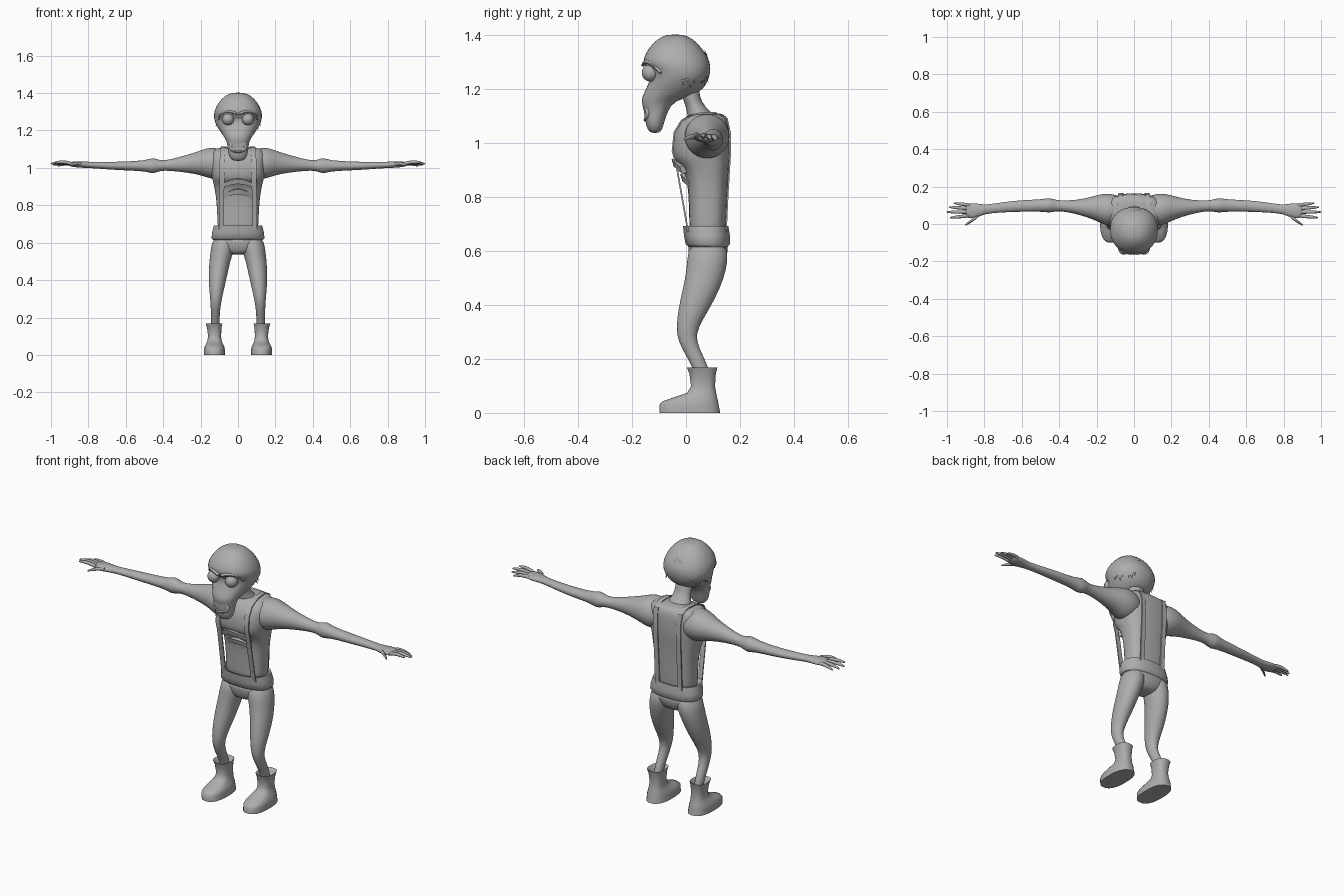
import bpy, math, random
from mathutils import Vector

cube = bpy.data.objects.get("Cube")
if cube:
    bpy.data.objects.remove(cube)

grey = bpy.data.materials.new("plain grey")
grey.use_nodes = True
COLOUR = (0.42, 0.42, 0.42, 1)
grey.diffuse_color = COLOUR
grey.node_tree.nodes["Principled BSDF"].inputs["Base Color"].default_value = COLOUR


def finish(obj, mirror=False, smooth=0, angle=50):
    """Material, shading and modifiers shared by every part."""
    obj.data.materials.append(grey)
    bpy.ops.object.select_all(action="DESELECT")
    obj.select_set(True)
    bpy.context.view_layer.objects.active = obj
    bpy.ops.object.shade_smooth_by_angle(angle=math.radians(angle))
    if mirror:
        obj.modifiers.new("mirror", "MIRROR").use_clip = False
    if smooth:
        mod = obj.modifiers.new("rounding", "SUBSURF")
        mod.levels = mod.render_levels = smooth
    return obj


def make(name, verts, faces, **kw):
    mesh = bpy.data.meshes.new(name)
    mesh.from_pydata(verts, [], faces)
    mesh.update()
    obj = bpy.data.objects.new(name, mesh)
    bpy.context.collection.objects.link(obj)
    return finish(obj, **kw)


def loft(name, rows, axis="z", sides=20, power=2, **kw):
    """Skin over oval sections: (position, a_min, a_max, b_min, b_max)."""
    verts, faces = [], []
    for t, a0, a1, b0, b1 in rows:
        for i in range(sides):
            ang = math.tau * (i + 0.5) / sides
            c, s = math.cos(ang), math.sin(ang)
            u = math.copysign(abs(c) ** (2 / power), c)
            v = math.copysign(abs(s) ** (2 / power), s)
            a = (a0 + a1) / 2 + u * (a1 - a0) / 2
            b = (b0 + b1) / 2 + v * (b1 - b0) / 2
            verts.append((a, b, t) if axis == "z" else (t, a, b))
    for r in range(len(rows) - 1):
        for i in range(sides):
            j, k = (i + 1) % sides, r * sides
            faces.append((k + i, k + j, k + j + sides, k + i + sides))
    faces.append(tuple(range(sides))[::-1])
    faces.append(tuple(range((len(rows) - 1) * sides, len(rows) * sides)))
    if (rows[-1][0] < rows[0][0]):
        faces = [f[::-1] for f in faces]
    return make(name, verts, faces, **kw)


def ribbon(name, points, wide, thick, **kw):
    """Flat band swept along points, width vector given, thickness across it."""
    pts = [Vector(p) for p in points]
    verts, faces = [], []
    for i, p in enumerate(pts):
        along = pts[min(i + 1, len(pts) - 1)] - pts[max(i - 1, 0)]
        w = Vector(wide)
        n = along.cross(w).normalized() * thick
        verts += [p - w - n, p + w - n, p + w + n, p - w + n]
    for i in range(len(pts) - 1):
        for j in range(4):
            a, b = 4 * i + j, 4 * i + (j + 1) % 4
            faces.append((a, b, b + 4, a + 4))
    faces += [(3, 2, 1, 0), tuple(range(len(verts) - 4, len(verts)))]
    return make(name, verts, faces, **kw)


def sym(rows):
    """Sections centred on x = 0: (z, half width, y_min, y_max)."""
    return [(z, -h, h, y0, y1) for z, h, y0, y1 in rows]


# Head: round skull, overhanging brow, long narrow muzzle
loft("head", sym([
    (1.403, .03, -.07, -.01), (1.388, .07, -.105, .025), (1.35, .106, -.142, .063),
    (1.312, .125, -.16, .085), (1.29, .13, -.16, .092), (1.262, .13, -.13, .092),
    (1.23, .12, -.136, .083), (1.2, .1, -.15, .066), (1.178, .085, -.16, .03),
    (1.155, .066, -.168, -.045), (1.12, .056, -.155, -.066), (1.08, .055, -.152, -.08),
    (1.05, .042, -.143, -.087), (1.037, .025, -.13, -.1)]), power=2.2, smooth=1)

# Eyes with heavy lids above
bpy.ops.mesh.primitive_uv_sphere_add(segments=20, ring_count=12, radius=.032,
                                     location=(0, 0, 0))
eyes = bpy.context.object
eyes.name = "eyes"
for v in eyes.data.vertices:
    v.co += Vector((.053, -.132, 1.26))
finish(eyes, mirror=True)
ribbon("brows", [(.0, -.157, 1.285), (.03, -.158, 1.3), (.065, -.142, 1.305),
                 (.095, -.11, 1.29), (.105, -.09, 1.255)], (0, .008, .008), .006,
       mirror=True, smooth=1)

# Mouth: lip ring and teeth
bpy.ops.mesh.primitive_torus_add(major_radius=.04, minor_radius=.009,
                                 major_segments=20, minor_segments=8)
lips = bpy.context.object
lips.name = "lips"
for v in lips.data.vertices:
    x, y, z = v.co
    v.co = (x, -.148 + z + 3 * x * x, 1.115 + y * .75)
finish(lips)
teeth, faces = [], []
for row in (1.124, 1.104):
    for i in range(-2, 3):
        x, n = i * .012, len(teeth)
        y = -.158 + 3 * x * x
        teeth += [(x + a, y, row + b) for a, b in
                  ((-.005, -.008), (.005, -.008), (.005, .008), (-.005, .008))]
        faces.append((n, n + 1, n + 2, n + 3))
make("teeth", teeth, faces)

# Ragged hair tufts scattered round the skull
random.seed(4)
verts, faces = [], []
centre = Vector((0, -.032, 1.28))
for turn, lift in ((-75, 15), (-20, 25), (10, -15), (25, 10), (40, -10), (75, 30), (-50, 50)):
    for side in (-1, 1):
        for k in range(4):
            a, e = math.radians(turn + 7 * k), math.radians(lift + random.uniform(-4, 4))
            n = Vector((side * math.cos(a) * math.cos(e),
                        math.sin(a) * math.cos(e), math.sin(e)))
            across = n.cross(Vector((0, 0, 1))).normalized() * .008
            base = centre + n * .12
            tip = base + n * random.uniform(.004, .014) - Vector((0, 0, random.uniform(.02, .045)))
            faces.append(tuple(range(len(verts), len(verts) + 3)))
            verts += [base - across, base + across, tip]
make("hair_tufts", verts, faces)

# Neck and torso
loft("neck", sym([(1.22, .05, -.03, .05), (1.17, .046, -.015, .05), (1.135, .045, .0, .07),
                  (1.1, .062, .005, .11), (1.06, .09, .01, .13)]), smooth=1)
loft("torso", sym([
    (1.112, .08, .03, .13), (1.1, .135, .0, .15), (1.075, .15, -.03, .162),
    (1.03, .15, -.05, .165), (.97, .145, -.054, .165), (.935, .137, -.046, .162),
    (.915, .132, -.015, .16), (.86, .12, .005, .155), (.78, .113, .01, .152),
    (.7, .11, .012, .148), (.64, .11, .012, .146)]), power=2.8, smooth=1)

# Arched rib edges above the hollow belly
for i, (z, y, half) in enumerate(((.93, -.038, .085), (.875, -.006, .07))):
    arch = [(half * t / 4, y + .03 * (t / 4) ** 2, z - .028 * (t / 4) ** 2)
            for t in range(-4, 5)]
    ribbon("rib_%d" % (i + 1), arch, (0, -.004, .013), .012, angle=40)

# Braces: up the back, over the shoulder, hanging straight to the belt
ribbon("braces", [(.068, .147, .65), (.068, .154, .8), (.069, .163, .95), (.07, .163, 1.04),
                  (.073, .152, 1.09), (.076, .11, 1.112), (.08, .04, 1.109),
                  (.083, -.015, 1.085), (.085, -.043, 1.04), (.086, -.05, .97),
                  (.086, -.036, .92), (.09, .008, .67)],
       (.013, 0, 0), .003, mirror=True, angle=40)

# Trousers: belt roll, hips, legs
loft("waistband", sym([(.66, .1, .02, .14), (.69, .118, -.004, .15), (.692, .13, -.012, .158),
                       (.655, .14, -.008, .164), (.625, .143, -.002, .163),
                       (.615, .135, .01, .155)]), power=2.4)
loft("hips", sym([(.64, .135, .005, .158), (.6, .138, .006, .157),
                  (.56, .1, .015, .145), (.535, .05, .03, .12)]), power=2.3, smooth=1)
loft("legs", [
    (.64, .008, .135, .008, .157), (.56, .02, .147, .004, .156), (.5, .042, .154, -.003, .142),
    (.42, .058, .158, -.022, .108), (.35, .075, .154, -.034, .065), (.29, .088, .148, -.036, .034),
    (.24, .096, .145, -.018, .048), (.16, .1, .145, .032, .09), (.1, .1, .14, .04, .095)],
    mirror=True, smooth=1)

# Boots with flared open tops and long toes
loft("boots", [
    (.13, .1, .15, .03, .09), (.162, .09, .165, .012, .108), (.168, .083, .174, .003, .117),
    (.145, .088, .166, .012, .111), (.1, .09, .16, .018, .108), (.075, .087, .164, .005, .112),
    (.058, .08, .172, -.045, .116), (.042, .072, .18, -.09, .12), (.03, .07, .182, -.1, .122),
    (0, .068, .182, -.1, .128)], power=2.5, mirror=True)

# Arms: tapering shoulder, knobby elbow, thin forearm, flat palm
loft("arms", [
    (.05, .01, .15, .96, 1.09), (.13, -.012, .163, .935, 1.112), (.17, .0, .163, .95, 1.106),
    (.22, .025, .148, .966, 1.086), (.3, .052, .128, .978, 1.062), (.4, .072, .124, .988, 1.036),
    (.43, .064, .134, .978, 1.046), (.46, .06, .14, .968, 1.056), (.49, .066, .132, .982, 1.04),
    (.6, .066, .128, .986, 1.034), (.7, .062, .118, .992, 1.032), (.8, .056, .1, 1.0, 1.032),
    (.84, .03, .112, 1.0, 1.036), (.885, .03, .112, 1.005, 1.034), (.905, .04, .1, 1.01, 1.03)],
    axis="x", mirror=True, smooth=1)

# Fingers: (base x, base y, tip x, tip y, tip z)
FINGERS = {"little_fingers": (.87, .1, .965, .112, 1.01), "ring_fingers": (.88, .083, .99, .09, 1.015),
           "middle_fingers": (.88, .064, 1.003, .064, 1.022), "index_fingers": (.88, .044, .985, .034, 1.028),
           "thumbs": (.83, .045, .905, -.008, 1.012)}
for name, (bx, by, tx, ty, tz) in FINGERS.items():
    rows = []
    for t, r in ((0, .012), (.3, .01), (.6, .01), (.9, .006), (1, .003)):
        x, y = bx + t * (tx - bx), by + t * (ty - by)
        z = 1.02 + t * (tz - 1.02) + .008 * math.sin(math.pi * t)
        rows.append((x, y - r, y + r, z - r, z + r))
    loft(name, rows, axis="x", sides=8, mirror=True, smooth=1)
